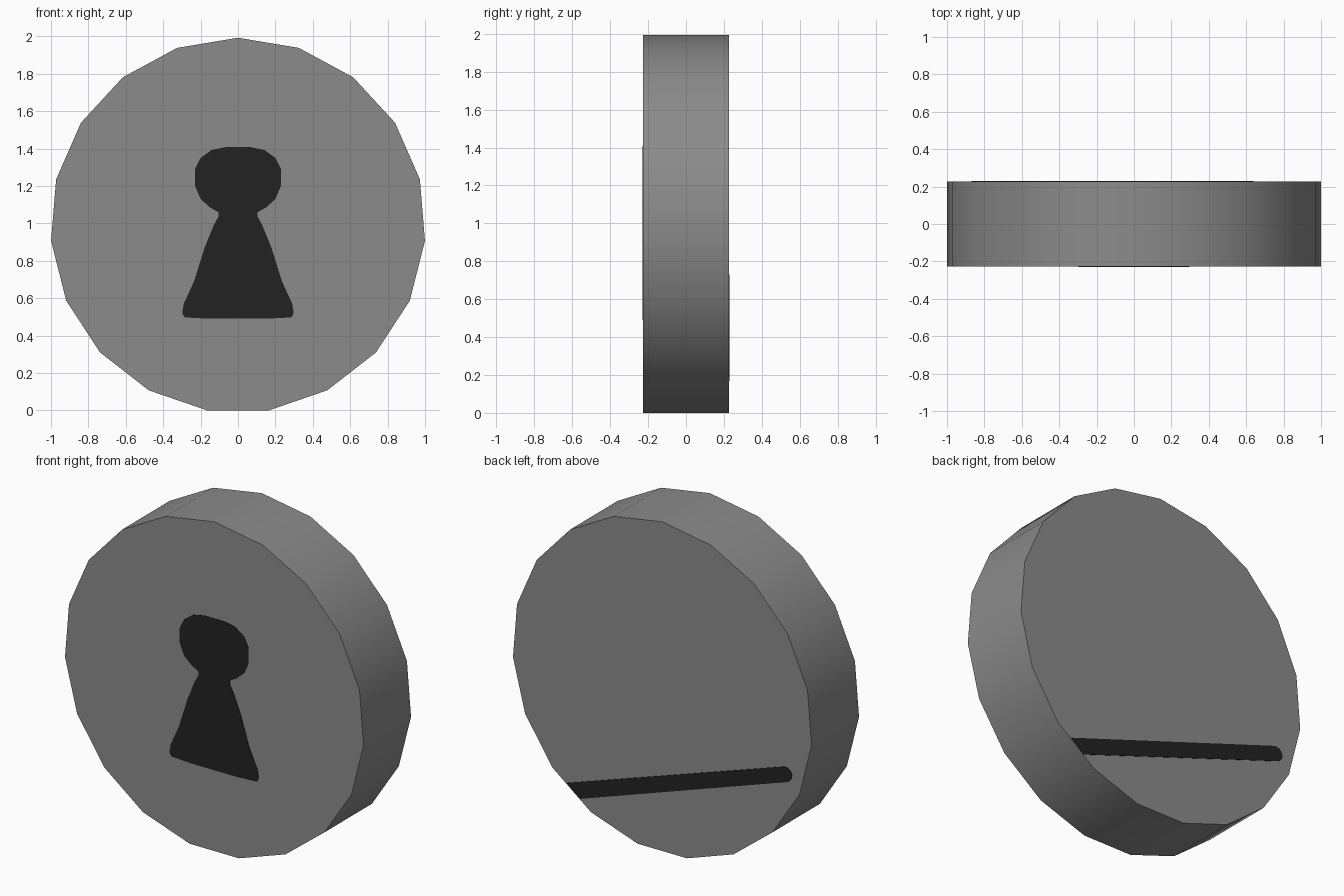
import bpy, bmesh, math

if "Cube" in bpy.data.objects:
    bpy.data.objects.remove(bpy.data.objects["Cube"])

R, SIDES, HALF = 1.003, 19, 0.227
CZ = R * math.cos(math.pi / SIDES)      # disc centre height


def material(name, v):
    m = bpy.data.materials.new(name)
    m.diffuse_color = (v, v, v, 1)
    m.use_nodes = True
    m.node_tree.nodes["Principled BSDF"].inputs["Base Color"].default_value = m.diffuse_color
    return m


grey = material("mid grey", 0.26)
dark = material("near black", 0.016)


def prism(name, outline, y0, y1, mat):
    """Extrude an x-z outline from y0 to y1."""
    bm = bmesh.new()
    face = bm.faces.new([bm.verts.new((x, y0, z)) for x, z in outline])
    ext = bmesh.ops.extrude_face_region(bm, geom=[face], use_keep_orig=True)
    for e in ext["geom"]:
        if isinstance(e, bmesh.types.BMVert):
            e.co.y = y1
    bmesh.ops.recalc_face_normals(bm, faces=bm.faces)
    me = bpy.data.meshes.new(name)
    bm.to_mesh(me)
    bm.free()
    me.materials.append(mat)
    ob = bpy.data.objects.new(name, me)
    bpy.context.collection.objects.link(ob)
    return ob


# Thick disc with a low-poly rim, smooth around the edge
rim = [(R * math.sin(2 * math.pi * i / SIDES), CZ + R * math.cos(2 * math.pi * i / SIDES))
       for i in range(SIDES)]
disc = prism("disc", rim, -HALF, HALF, grey)
bpy.context.view_layer.objects.active = disc
disc.select_set(True)
bpy.ops.object.shade_smooth_by_angle(angle=math.radians(30))

# Keyhole painted on the front (right half mirrored to the left)
half = [(0.07, 1.407), (0.14, 1.393), (0.20, 1.35), (0.23, 1.29), (0.23, 1.20),
        (0.20, 1.13), (0.15, 1.085), (0.105, 1.06), (0.105, 1.035), (0.13, 0.99),
        (0.18, 0.866), (0.235, 0.69), (0.29, 0.57), (0.298, 0.52), (0.285, 0.497),
        (0.15, 0.49)]
keyhole = half + [(-x, z) for x, z in reversed(half)]
prism("keyhole", keyhole, -HALF - 0.003, -HALF + 0.002, dark)

# Slanted slot painted on the back, rounded at one end and meeting the rim at the other
a, w = math.radians(18.9), 0.045
cu, cz = 0.825, CZ - 0.304
slot = [(-0.640, CZ - 0.748), (-0.550, CZ - 0.820)]
for i in range(9):
    t = a - math.pi / 2 + math.pi * i / 8
    slot.append((cu + w * math.cos(t), cz + w * math.sin(t)))
prism("slot", [(-u, z) for u, z in slot], HALF - 0.002, HALF + 0.003, dark)
